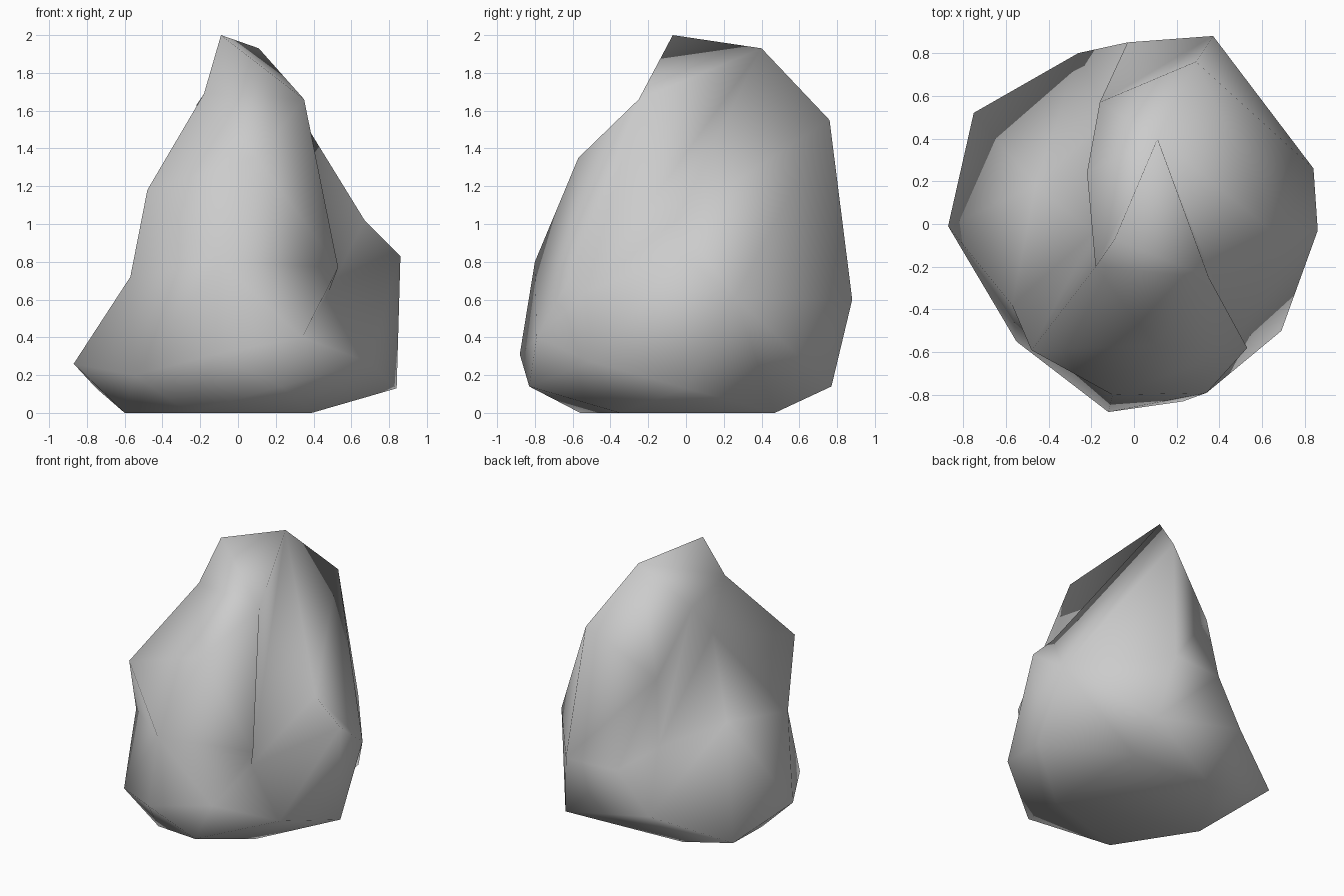
import bpy
import bmesh
from mathutils import Vector

default_cube = bpy.data.objects.get("Cube")
if default_cube:
    bpy.data.objects.remove(default_cube, do_unlink=True)


def make_material(name, colour):
    material = bpy.data.materials.new(name)
    material.use_nodes = True
    material.diffuse_color = colour
    shader = material.node_tree.nodes.get("Principled BSDF")
    shader.inputs["Base Color"].default_value = colour
    shader.inputs["Roughness"].default_value = 1
    return material


def arcs_cross(first, second):
    """True if two arcs on the unit sphere, given as vertex pairs, cross each other."""
    if set(first) & set(second):
        return False
    a, b = (vertex.co for vertex in first)
    c, d = (vertex.co for vertex in second)
    n, m = a.cross(b), c.cross(d)
    meeting = n.cross(m)
    return (n.dot(c) * n.dot(d) < 0 and m.dot(a) * m.dot(b) < 0
            and meeting.dot(a + b) * meeting.dot(c + d) > 0)


def opposite_corners(edge):
    return [v for face in edge.link_faces for v in face.verts if v not in edge.verts]


def crease_between(mesh_builder, start, end):
    """Turn the edges that lie across the way until one runs from start to end."""
    arc = (start, end)
    for attempt in range(len(mesh_builder.verts)):
        if any(edge.other_vert(start) is end for edge in start.link_edges):
            return
        choices = [edge for edge in mesh_builder.edges if arcs_cross(arc, edge.verts[:])
                   and arcs_cross(edge.verts[:], opposite_corners(edge))]
        if not choices:
            return
        best = min(choices, key=lambda edge: arcs_cross(arc, opposite_corners(edge)))
        bmesh.utils.edge_rotate(best, False)


def build_boulder(name, corners, creases, centre, material):
    mesh_builder = bmesh.new()
    # Skin the corners around the centre, which keeps dents as well as bumps
    vertices = {key: mesh_builder.verts.new((Vector(corner) - centre).normalized())
                for key, corner in corners.items()}
    bmesh.ops.convex_hull(mesh_builder, input=list(vertices.values()))
    for crease in creases:
        keys = crease.split()
        for start, end in zip(keys, keys[1:]):
            crease_between(mesh_builder, vertices[start], vertices[end])
    for key, corner in corners.items():
        vertices[key].co = corner
    bmesh.ops.recalc_face_normals(mesh_builder, faces=mesh_builder.faces[:])
    mesh = bpy.data.meshes.new(name)
    mesh_builder.to_mesh(mesh)
    mesh_builder.free()
    mesh.materials.append(material)
    for polygon in mesh.polygons:
        polygon.use_smooth = True
    boulder = bpy.data.objects.new(name, mesh)
    bpy.context.scene.collection.objects.link(boulder)
    return boulder


# Corners of the stone, from the peak down to the flat underside
corners = {
    "peak": (-.09, -.07, 2), "crown": (.11, .4, 1.93),
    "lip": (.35, -.25, 1.66), "nape": (.29, .76, 1.55), "collar": (-.18, -.2, 1.69),
    "brow": (.1, -.57, 1.35), "cheek": (-.48, -.59, 1.18),
    "ridge_top": (-.22, .24, 1.63), "ridge_mid": (-.16, .57, 1.21),
    "ridge_foot": (-.03, .85, .6), "back": (.37, .88, .6),
    "hollow_top": (-.19, -.04, 1.33), "hollow_bulge": (-.46, .18, .82),
    "hollow_foot": (-.12, .5, .66),
    "gully_crest": (.67, -.05, 1.02), "gully_foot": (.48, -.53, .64),
    "notch": (.53, -.58, .77), "elbow": (.86, -.03, .83), "hip": (.84, .26, .61),
    "chin": (-.1, -.8, .8), "jaw": (.34, -.79, .4), "flank": (-.57, -.38, .72),
    "toe_side": (-.87, -.01, .26), "toe_corner": (-.55, -.55, .2),
    "toe_front": (-.12, -.88, .31), "toe_low": (.23, -.83, .14),
    "heel_front": (.69, -.5, .27), "heel_side": (.84, 0, .13),
    "heel_back": (.45, .77, .14), "rear": (-.26, .8, .3), "rear_corner": (-.75, .52, .13),
    "base_side": (-.6, -.03, 0), "base_front": (-.26, -.56, 0),
    "base_corner": (.39, -.35, 0), "base_back": (.39, .47, 0), "base_rear": (-.3, .47, 0),
}

# Crests and valleys that the edges must follow
creases = [
    "peak lip crown", "lip notch gully_foot lip", "crown gully_foot gully_crest crown",
    "gully_crest elbow gully_foot heel_front", "gully_foot jaw notch brow lip",
    "gully_crest nape ridge_mid crown ridge_top",
    "cheek collar ridge_top ridge_mid ridge_foot",
    "collar hollow_top ridge_top hollow_foot ridge_mid", "hollow_foot ridge_foot",
    "cheek hollow_top flank hollow_bulge hollow_top hollow_foot hollow_bulge",
]

stone_grey = make_material("stone_grey", (.6, .6, .6, 1))
build_boulder("boulder", corners, creases, Vector((-.08, -.25, .8)), stone_grey)
